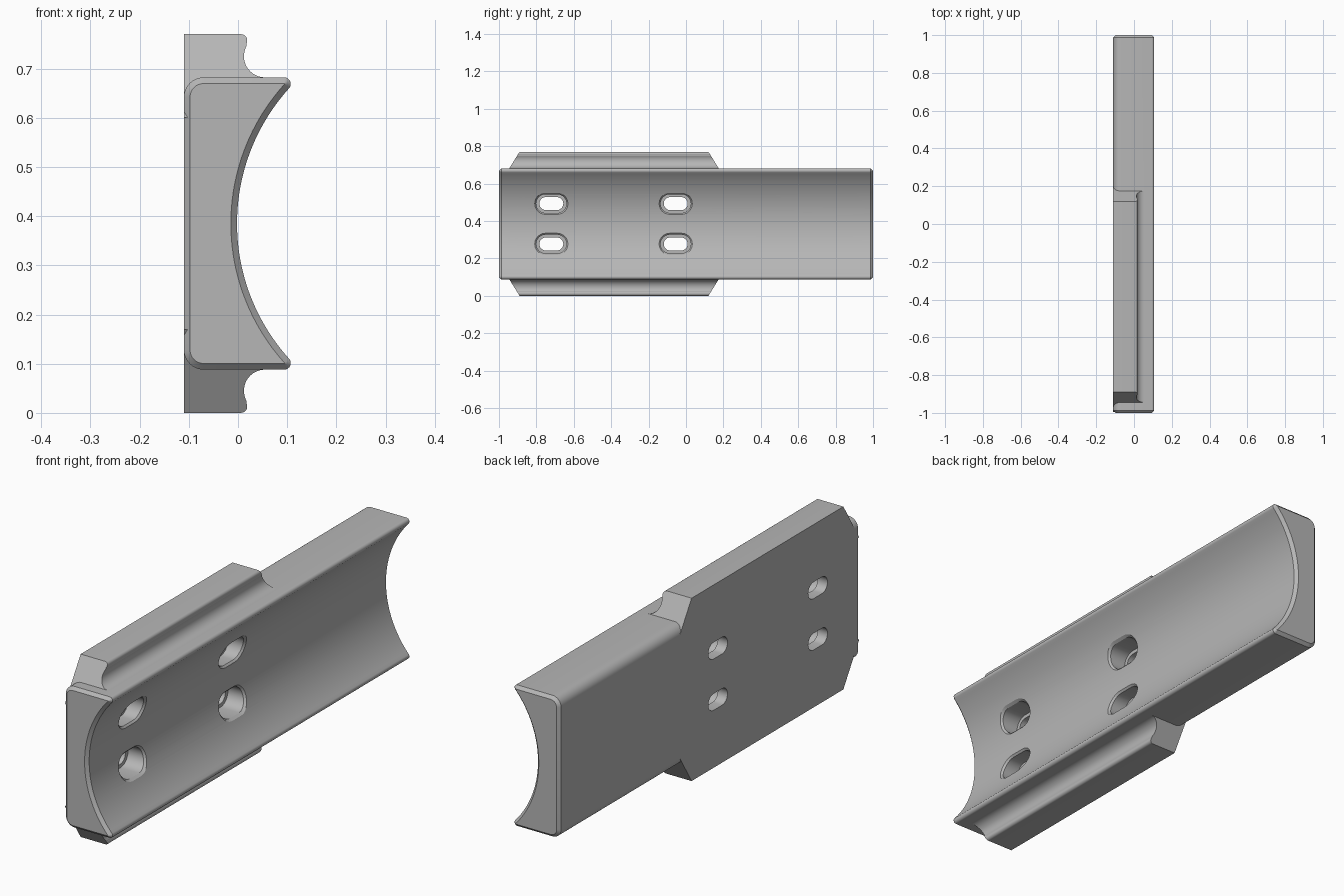
import bpy
import bmesh
from math import cos, sin, pi, radians, sqrt, atan2

if "Cube" in bpy.data.objects:
    bpy.data.objects.remove(bpy.data.objects["Cube"])

MID = 0.385            # mid height
BACK = -0.11           # flat rear face
TOP = 0.297            # half height of the body
TROUGH_R = 0.41
TROUGH_X = 0.408       # axis of the round trough
LIP_R = 0.0132

grey = bpy.data.materials.new("plain grey")
grey.use_nodes = True
grey.diffuse_color = (0.47, 0.47, 0.47, 1)
grey.node_tree.nodes["Principled BSDF"].inputs["Base Color"].default_value = (0.47, 0.47, 0.47, 1)


def arc(cx, cz, r, a0, a1, n):
    return [(cx + r * cos(a0 + (a1 - a0) * i / n), cz + r * sin(a0 + (a1 - a0) * i / n))
            for i in range(n + 1)]


def loft(name, rings):
    """Closed solid through rings of (x, y, z) points."""
    bm = bmesh.new()
    loops = [[bm.verts.new(p) for p in ring] for ring in rings]
    for a, b in zip(loops, loops[1:]):
        for i in range(len(a)):
            j = (i + 1) % len(a)
            bm.faces.new((a[i], a[j], b[j], b[i]))
    bm.faces.new(loops[0])
    bm.faces.new(loops[-1])
    bmesh.ops.recalc_face_normals(bm, faces=bm.faces)
    mesh = bpy.data.meshes.new(name)
    bm.to_mesh(mesh)
    bm.free()
    mesh.materials.append(grey)
    obj = bpy.data.objects.new(name, mesh)
    bpy.context.collection.objects.link(obj)
    return obj


def combine(target, other, operation):
    mod = target.modifiers.new(operation, 'BOOLEAN')
    mod.operation = operation
    mod.solver = 'EXACT'
    mod.object = other
    bpy.context.view_layer.objects.active = target
    bpy.ops.object.modifier_apply(modifier=mod.name)
    bpy.data.objects.remove(other)


def body_profile(d):
    """Body section shrunk by d, as (x, z) around the middle height."""
    lip_z = TOP - LIP_R
    lip_x = TROUGH_X - sqrt((TROUGH_R + LIP_R) ** 2 - lip_z ** 2)
    turn = atan2(-lip_z, TROUGH_X - lip_x)
    corner = 0.04
    upper = arc(BACK + corner, TOP - corner, corner - d, pi, pi / 2, 8)
    upper += arc(lip_x, lip_z, LIP_R - d, pi / 2, turn, 8)
    trough = arc(TROUGH_X, 0, TROUGH_R + d, pi + turn, pi - turn, 48)[1:-1]
    lower = [(x, -z) for x, z in reversed(upper)]
    return upper + trough + lower


# Main trough-shaped body with chamfered ends
CH = 0.0125
body = loft("trough_body", [[(x, y, MID + z) for x, z in body_profile(d)]
                            for d, y in ((CH, -1), (0, CH - 1), (0, 1 - CH), (CH, 1))])

# Side flanges with sloping ends and a round groove beside the body
section = [(0, 0.215), (BACK, 0.215), (BACK, MID)]
section += arc(0.006, 0.372, 0.013, pi / 2, radians(-30), 6)
section += arc(0.055, 0.34, 0.043, radians(150), radians(270), 14)
section += [(0.055, 0.27)]
for side, name in ((1, "upper_flange"), (-1, "lower_flange")):
    ends = [[(x, mid + sgn * (0.505 + 0.62 * (MID - z)), MID + side * z) for x, z in section]
            for mid, sgn in ((-0.385, -1), (-0.385, 1))]
    combine(body, loft(name, ends), 'UNION')


def slot_outline(cy, cz, half_w, half_h):
    pts = arc(cy + half_w - half_h, cz, half_h, -pi / 2, pi / 2, 12)
    return pts + arc(cy - half_w + half_h, cz, half_h, pi / 2, 3 * pi / 2, 12)


def trough_x(z):
    return TROUGH_X - sqrt(TROUGH_R ** 2 - (z - MID) ** 2)


# Counterbored slots with a softened rim that follows the trough
for cy in (-0.72, -0.055):
    for cz in (MID - 0.108, MID + 0.108):
        hole = slot_outline(cy, cz, 0.064, 0.035)
        bore = slot_outline(cy, cz, 0.081, 0.05)
        rings = [[(x, y, z) for y, z in outline]
                 for x, outline in ((-0.2, hole), (-0.065, hole), (-0.065, bore))]
        for lift, grow in ((-0.008, 0), (0.008, 0.016)):
            outline = slot_outline(cy, cz, 0.081 + grow, 0.05 + grow)
            rings.append([(trough_x(z) + lift, y, z) for y, z in outline])
        combine(body, loft("slot_cutter", rings), 'DIFFERENCE')

# Smooth curved surfaces, keep edges crisp
bpy.ops.object.select_all(action='DESELECT')
body.select_set(True)
bpy.context.view_layer.objects.active = body
bpy.ops.object.shade_smooth_by_angle(angle=radians(25))
